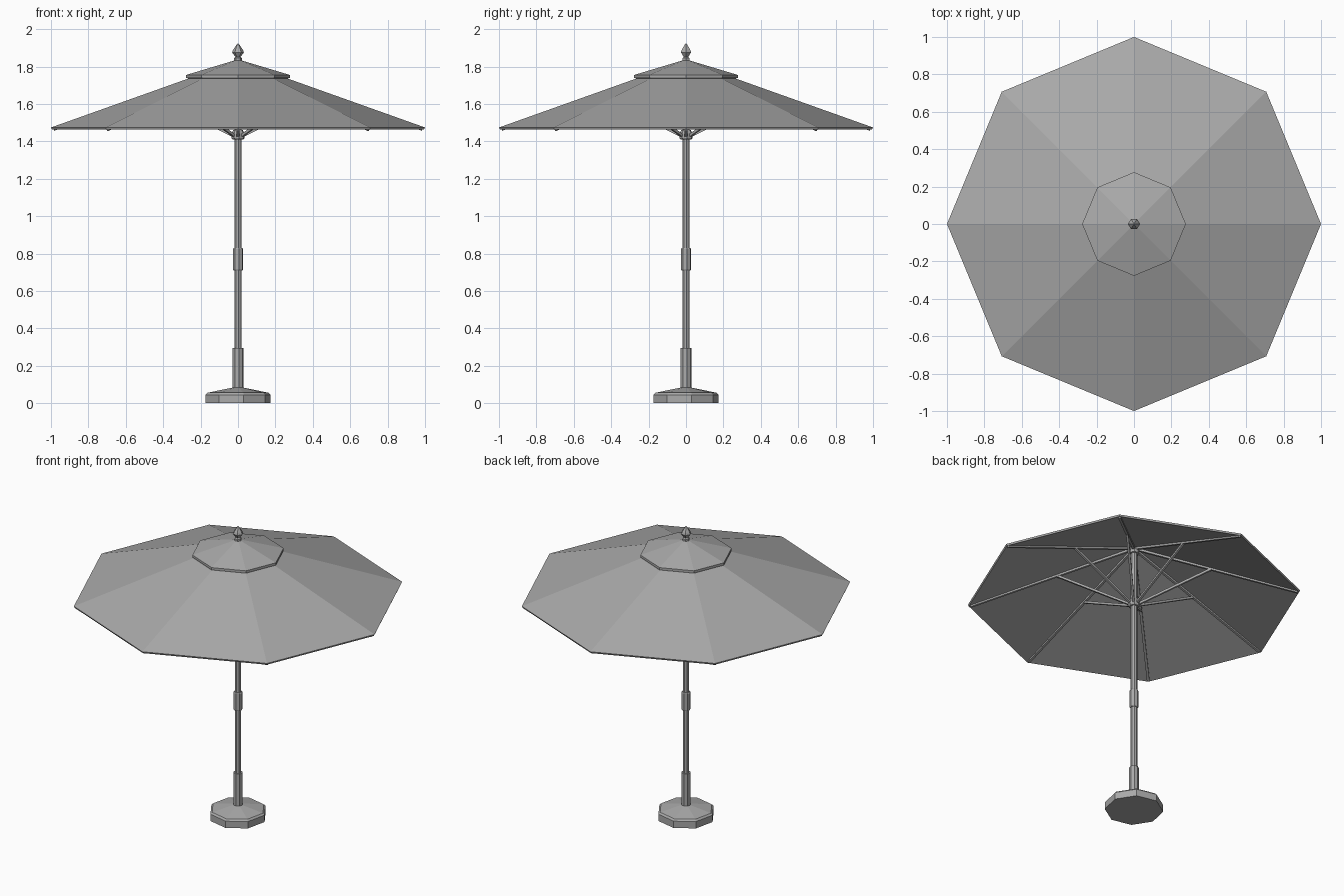
import bpy
from math import cos, sin, pi, radians
from mathutils import Vector

cube = bpy.data.objects.get("Cube")
if cube:
    bpy.data.objects.remove(cube)

grey = bpy.data.materials.new("mid_grey")
grey.use_nodes = True
colour = (0.4, 0.4, 0.4, 1)
grey.diffuse_color = colour
grey.node_tree.nodes["Principled BSDF"].inputs["Base Color"].default_value = colour


def make(name, verts, faces):
    mesh = bpy.data.meshes.new(name)
    mesh.from_pydata(verts, [], faces)
    mesh.materials.append(grey)
    obj = bpy.data.objects.new(name, mesh)
    bpy.context.collection.objects.link(obj)
    return obj


def lathe(name, profile, sides=8, turn=0.0):
    """Flat-sided solid turned from (radius, height) pairs, listed bottom to top."""
    verts = [(r * cos(turn + 2 * pi * i / sides), r * sin(turn + 2 * pi * i / sides), z)
             for r, z in profile for i in range(sides)]
    faces = [(k * sides + i, k * sides + (i + 1) % sides,
              (k + 1) * sides + (i + 1) % sides, (k + 1) * sides + i)
             for k in range(len(profile) - 1) for i in range(sides)]
    last = (len(profile) - 1) * sides
    faces += [tuple(reversed(range(sides))), tuple(range(last, last + sides))]
    return make(name, verts, faces)


def bar(name, start, end, angle, width, height):
    """Square bar between two (radius, height) points in the plane at the given angle."""
    out = Vector((cos(angle), sin(angle), 0))
    side = Vector((-sin(angle), cos(angle), 0)) * width / 2
    ends = [out * r + Vector((0, 0, z)) for r, z in (start, end)]
    up = side.cross(ends[0] - ends[1]).normalized() * height / 2
    if up.z < 0:
        up = -up
    verts = [p + o for p in ends for o in (-side - up, side - up, side + up, up - side)]
    faces = [(i, (i + 1) % 4, (i + 1) % 4 + 4, i + 4) for i in range(4)]
    return make(name, verts, faces + [(3, 2, 1, 0), (4, 5, 6, 7)])


# Weighted base and pole
tilt = radians(10)
lathe("base", [(0.176, 0), (0.176, 0.045), (0.165, 0.056), (0.03, 0.083)], 8, tilt)
lathe("base_socket", [(0.029, 0.07), (0.029, 0.295)], 8, tilt)
lathe("pole", [(0.02, 0.07), (0.02, 1.82)], 8, tilt)
lathe("pole_collar", [(0.024, 0.71), (0.028, 0.716), (0.028, 0.824), (0.024, 0.83)], 8, tilt)

# Sliding hub and top hub
lathe("lower_hub", [(0.03, 1.41), (0.036, 1.418), (0.036, 1.442), (0.026, 1.46)], 8, tilt)
lathe("upper_hub", [(0.032, 1.775), (0.032, 1.805)], 8, tilt)

# Thin canopy shell, with its underside open to the frame
lathe("canopy", [(0.012, 1.816), (0.995, 1.463), (1.0, 1.474), (0.012, 1.826)])

# Vent cap with a hanging rim
lathe("vent_cap", [(0.03, 1.822), (0.268, 1.737), (0.277, 1.739), (0.277, 1.755), (0.02, 1.832)])

# Finial
lathe("finial", [(0.018, 1.825), (0.022, 1.832), (0.022, 1.845), (0.014, 1.852),
                 (0.032, 1.876), (0.026, 1.89), (0.008, 1.917), (0.003, 1.922)], 6)

# Ribs under each canopy corner, with a strut up from the sliding hub
for i in range(8):
    a = i * pi / 4
    bar(f"rib_{i + 1}", (0.02, 1.805), (0.985, 1.463), a, 0.016, 0.014)
    bar(f"strut_{i + 1}", (0.028, 1.43), (0.46, 1.645), a, 0.014, 0.014)
